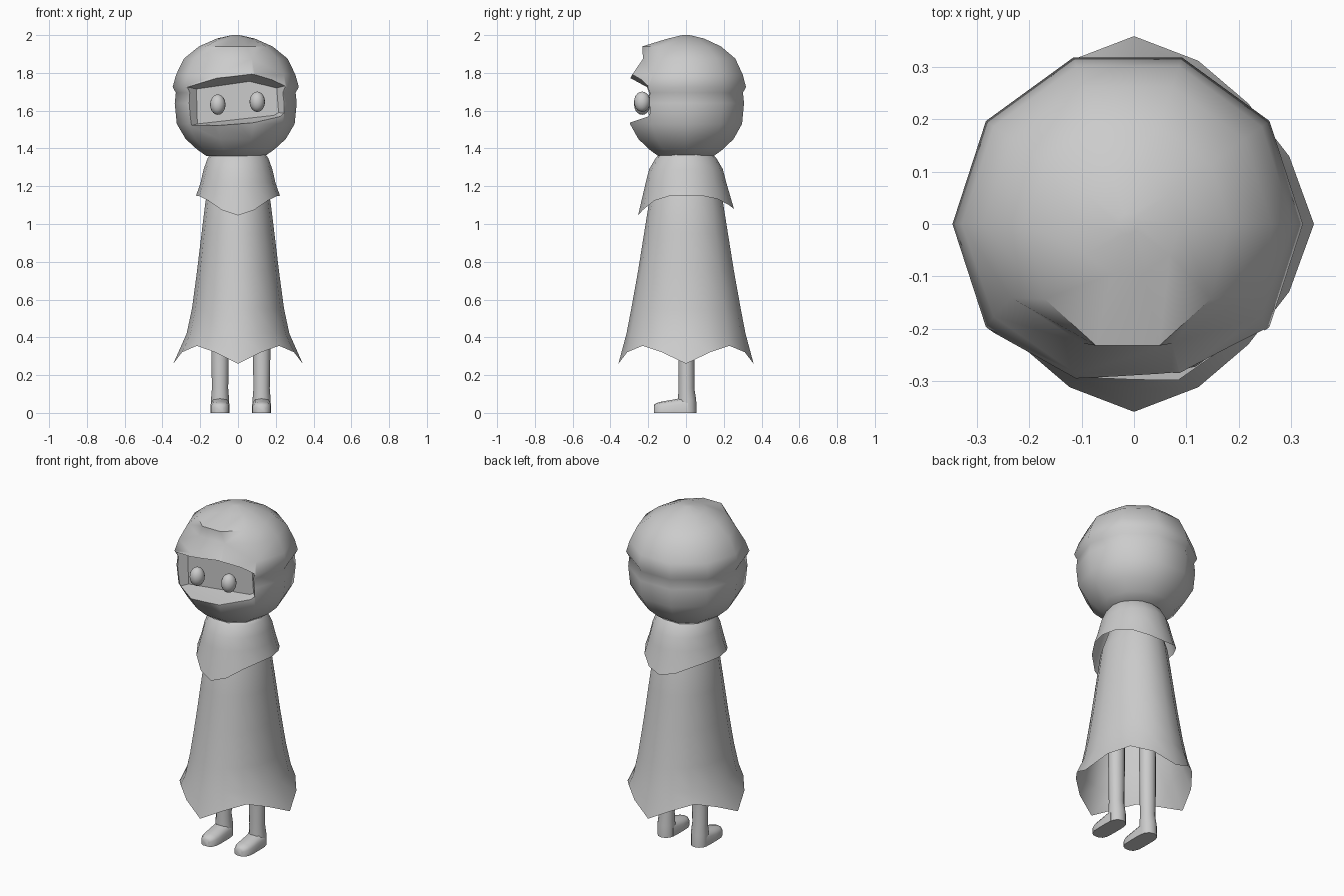
import bpy, bmesh, math
from math import sin, cos, pi

if "Cube" in bpy.data.objects:
    bpy.data.objects.remove(bpy.data.objects["Cube"])

mat = bpy.data.materials.new("plain grey")
mat.diffuse_color = (0.6, 0.6, 0.6, 1)
mat.use_nodes = True
mat.node_tree.nodes["Principled BSDF"].inputs["Base Color"].default_value = mat.diffuse_color


def finish(obj, angle=50):
    bpy.ops.object.select_all(action='DESELECT')
    obj.select_set(True)
    bpy.context.view_layer.objects.active = obj
    bpy.ops.object.shade_smooth_by_angle(angle=math.radians(angle))


def loft(name, rings, cap_start=False, cap_end=False):
    """Skin a list of closed rings, optionally capping the ends."""
    bm = bmesh.new()
    vs = [[bm.verts.new(p) for p in ring] for ring in rings]
    n = len(rings[0])
    for a, b in zip(vs, vs[1:]):
        for i in range(n):
            j = (i + 1) % n
            bm.faces.new((a[i], a[j], b[j], b[i]))
    if cap_start:
        bm.faces.new(vs[0][::-1])
    if cap_end:
        bm.faces.new(vs[-1])
    bmesh.ops.recalc_face_normals(bm, faces=bm.faces)
    me = bpy.data.meshes.new(name)
    bm.to_mesh(me)
    bm.free()
    me.materials.append(mat)
    obj = bpy.data.objects.new(name, me)
    bpy.context.collection.objects.link(obj)
    return obj


def oval(cx, cy, z, rx, ry, n):
    return [(cx + rx * cos(2 * pi * i / n), cy + ry * sin(2 * pi * i / n), z)
            for i in range(n)]


# Hooded head: ten-sided, with a hood ridge and a hollow above the brow
# each row: height, radius, front depth factor
profile = [(1.36, .155, 1), (1.395, .205, 1), (1.45, .265, 1), (1.53, .312, 1),
           (1.64, .323, 1), (1.695, .317, 1), (1.725, .334, 1), (1.79, .316, .95),
           (1.875, .275, .87), (1.94, .195, 1.25), (1.982, .10, 1), (2.0, .02, 1)]
rings = []
for z, r, f in profile:
    rings.append([(x, y * f if y < -0.5 * r else y, zz)
                  for x, y, zz in oval(-0.012, 0, z, r, r, 10)])
head = loft("hooded_head", rings, True, True)

# Face opening: a crooked funnel cut into the head
inner = [(-.22, 1.715), (.06, 1.755), (.205, 1.72), (.215, 1.59), (.19, 1.575), (-.215, 1.53)]
outer = [(-.43, 1.76), (.08, 1.82), (.42, 1.775), (.42, 1.56), (.37, 1.545), (-.40, 1.48)]
cutter = loft("face_cutter", [[(x, -.16, z) for x, z in inner],
                              [(x, -.37, z) for x, z in outer]], True, True)
bpy.context.view_layer.objects.active = head
mod = head.modifiers.new("opening", 'BOOLEAN')
mod.operation = 'DIFFERENCE'
mod.object = cutter
mod.solver = 'EXACT'
bpy.ops.object.modifier_apply(modifier=mod.name)
bpy.data.objects.remove(cutter)
finish(head, 45)

# Eyes
for side, x, z in (("left", -.107, 1.632), ("right", .102, 1.647)):
    bpy.ops.mesh.primitive_uv_sphere_add(segments=16, ring_count=10, radius=1,
                                         location=(x, -.232, z))
    eye = bpy.context.object
    eye.name = side + "_eye"
    eye.scale = (.041, .043, .054)
    eye.data.materials.append(mat)
    finish(eye, 60)

N = 16

# Shoulder cape, pointed at front and back
rows = [oval(0, 0, z, rx, ry, N) for z, rx, ry in
        ((1.375, .14, .135), (1.35, .16, .16), (1.29, .182, .195), (1.22, .198, .213))]
hem = []
for i in range(N):
    a = 2 * pi * i / N
    drop = abs(sin(a)) ** 4
    hem.append((.222 * cos(a), (.232 + .022 * drop) * sin(a),
                1.15 - (.105 if sin(a) < 0 else .07) * drop))
finish(loft("shoulder_cape", rows + [hem], True))

# Long robe with four hanging points
rows = [oval(0, 0, z, rx, ry, N) for z, rx, ry in
        ((1.24, .13, .16), (1.12, .172, .195), (.95, .193, .222),
         (.75, .217, .254), (.55, .244, .290), (.42, .272, .315))]
hem = []
for i in range(N):
    a = 2 * pi * i / N
    tip = abs(cos(2 * a)) ** 3
    hem.append(((.308 + .035 * tip) * cos(a), (.325 + .033 * tip) * sin(a), .355 - .095 * tip))
finish(loft("robe", rows + [hem], True))

# Legs and shoes
for side, x in (("left", -.095), ("right", .125)):
    leg = loft(side + "_leg", [oval(x, y, z, rx, ry, 12) for z, rx, ry, y in
                               ((0, .048, .05, .006), (.07, .048, .048, .006),
                                (.13, .043, .042, .002), (.35, .047, .043, .002),
                                (.8, .05, .048, 0))], True, True)
    finish(leg)
    # shoe sections from heel to toe: y, half width, height
    sections = []
    for y, w, h in ((.01, .048, .085), (-.03, .05, .078), (-.08, .05, .068),
                    (-.13, .048, .060), (-.158, .036, .052), (-.17, .018, .042)):
        sections.append([(x - w, y, 0), (x - w, y, h * .6), (x - w * .7, y, h * .9), (x, y, h),
                         (x + w * .7, y, h * .9), (x + w, y, h * .6), (x + w, y, 0)])
    finish(loft(side + "_shoe", sections, True, True))
